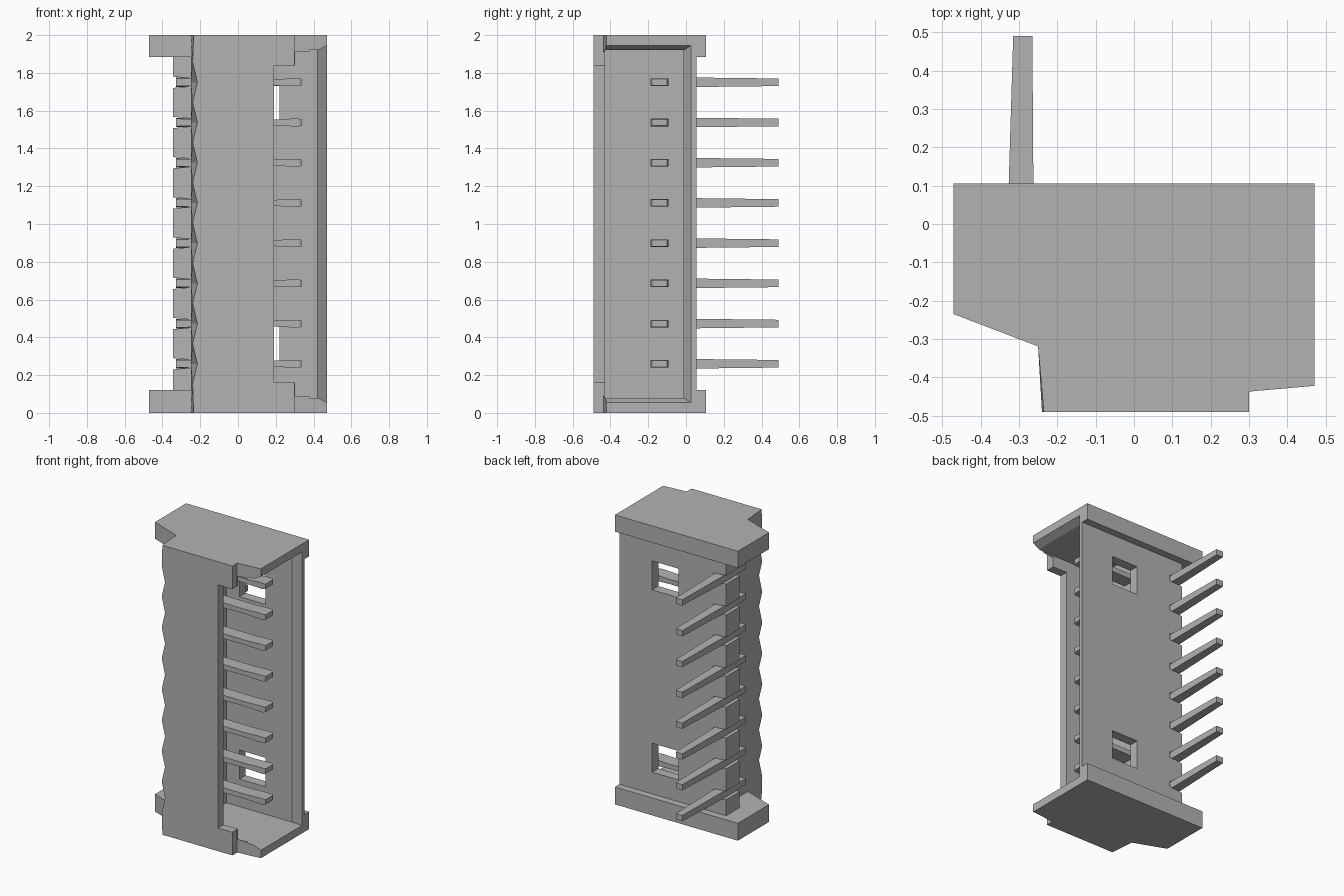
import bpy, bmesh

if "Cube" in bpy.data.objects:
    bpy.data.objects.remove(bpy.data.objects["Cube"])

grey = bpy.data.materials.new("neutral grey")
grey.diffuse_color = (0.45, 0.45, 0.45, 1)
grey.use_nodes = True
grey.node_tree.nodes["Principled BSDF"].inputs["Base Color"].default_value = grey.diffuse_color

PITCH = 0.2129
PINS = [0.26 + PITCH * i for i in range(8)]


def loft(bm, rings):
    """Skin a list of equal-length point rings and close both ends."""
    vs = [[bm.verts.new(p) for p in r] for r in rings]
    n = len(vs[0])
    for a, b in zip(vs, vs[1:]):
        for i in range(n):
            j = (i + 1) % n
            bm.faces.new((a[i], a[j], b[j], b[i]))
    bm.faces.new(vs[0][::-1])
    bm.faces.new(vs[-1])


def finish(name, bm):
    bmesh.ops.recalc_face_normals(bm, faces=bm.faces)
    me = bpy.data.meshes.new(name)
    bm.to_mesh(me)
    bm.free()
    ob = bpy.data.objects.new(name, me)
    bpy.context.collection.objects.link(ob)
    me.materials.append(grey)
    return ob


def solid(name, rings):
    bm = bmesh.new()
    loft(bm, rings)
    bmesh.ops.triangulate(bm, faces=[f for f in bm.faces if len(f.verts) == 4])
    return finish(name, bm)


def prism(name, outline, z0, z1):
    return solid(name, [[(x, y, z) for x, y in outline] for z in (z0, z1)])


def box(name, x0, x1, y0, y1, z0, z1):
    return prism(name, [(x0, y0), (x1, y0), (x1, y1), (x0, y1)], z0, z1)


def combine(target, tool, op):
    """Apply a boolean and remove the helper."""
    bpy.context.view_layer.objects.active = target
    m = target.modifiers.new("cut", 'BOOLEAN')
    m.operation, m.solver, m.object = op, 'EXACT', tool
    bpy.ops.object.modifier_apply(modifier=m.name)
    bpy.data.objects.remove(tool)


# Housing core, with a rippled left front edge
levels = [(0, -0.235)]
levels += [(0.1535 + PITCH / 2 * k, -0.215 if k % 2 else -0.24) for k in range(17)]
levels += [(2, -0.235)]
housing = solid("housing", [[(x, y, z) for x, y in (
    (-0.25, 0.055), (-0.25, -0.32), (w, -0.49), (0.30, -0.49),
    (0.30, -0.437), (0.47, -0.422), (0.47, 0.055))] for z, w in levels])

# End flanges
flange = [(-0.47, 0.105), (-0.47, -0.235), (-0.248, -0.32), (-0.23, -0.40),
          (0.47, -0.40), (0.47, 0.105)]
for z0, z1 in ((0, 0.12), (1.885, 2)):
    combine(housing, prism("end_flange", flange, z0, z1), 'UNION')

# Cavity opening to the right, flared at its mouth
cavity = solid("cavity", [
    [(x, -0.43, z0), (x, y1, z0), (x, y1, 2 - z0), (x, -0.43, 2 - z0)]
    for x, y1, z0 in ((-0.08, -0.012, 0.08), (0.42, -0.012, 0.08), (0.48, 0.035, 0.05))])
combine(housing, cavity, 'DIFFERENCE')

# Front slot, open mouth edge and two rear windows
for dims in ((0.19, 0.32, -0.6, -0.35, 0.16, 1.84),
             (0.302, 0.5, -0.6, -0.38, 0.09, 1.91),
             (0.02, 0.22, -0.1, 0.2, 0.27, 0.47),
             (0.02, 0.22, -0.1, 0.2, 1.53, 1.73)):
    combine(housing, box("cutter", *dims), 'DIFFERENCE')

# Tapered ribs between the pins on the left side
bm = bmesh.new()
spans = [(z + 0.03, z + PITCH - 0.03) for z in PINS[:-1]]
spans += [(0.11, PINS[0] - 0.03), (PINS[-1] + 0.03, 1.89)]
for z0, z1 in spans:
    t = 0.01
    loft(bm, [[(-0.24, -0.11, z0 - t), (-0.24, 0.055, z0 - t),
               (-0.24, 0.055, z1 + t), (-0.24, -0.11, z1 + t)],
              [(-0.345, -0.09, z0), (-0.345, 0.055, z0),
               (-0.345, 0.055, z1), (-0.345, -0.09, z1)]])
finish("pin_ribs", bm)

# Bent contact pins: paired outline points and half height at each station
stations = [((0.337, -0.18), (0.337, -0.1), 0.017),
            ((0.325, -0.187), (0.325, -0.093), 0.02),
            ((0.28, -0.187), (0.28, -0.093), 0.02),
            ((0.19, -0.187), (0.19, -0.093), 0.016),
            ((-0.328, -0.187), (-0.262, -0.093), 0.02),
            ((-0.328, 0.06), (-0.262, 0.06), 0.025),
            ((-0.315, 0.49), (-0.265, 0.49), 0.02)]
bm = bmesh.new()
for z in PINS:
    loft(bm, [[(*a, z - h), (*b, z - h), (*b, z + h), (*a, z + h)]
              for a, b, h in stations])
finish("contact_pins", bm)
